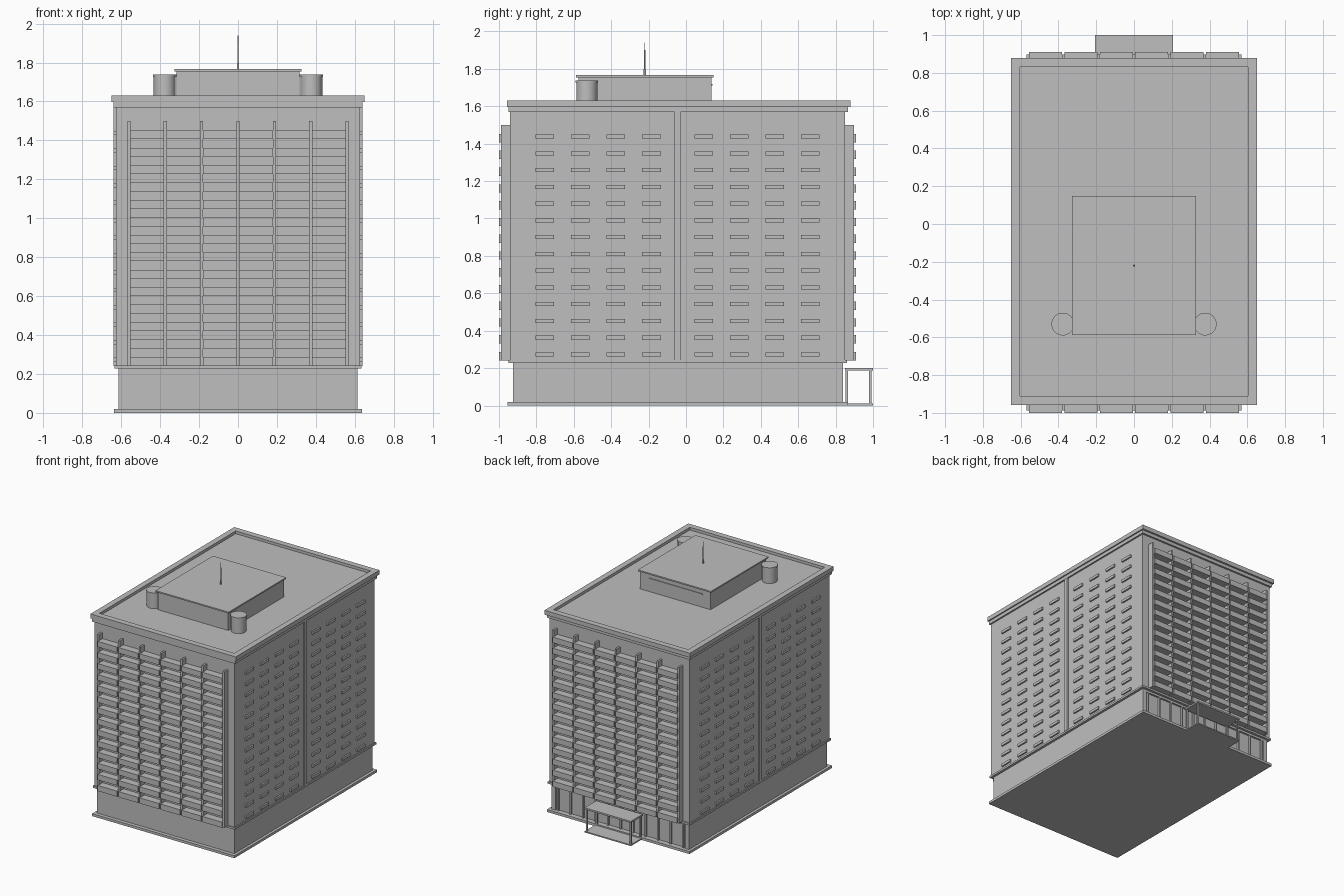
import bpy
import bmesh
from mathutils import Matrix, Vector

cube = bpy.data.objects.get("Cube")
if cube:
    bpy.data.objects.remove(cube, do_unlink=True)

concrete = bpy.data.materials.new("grey_concrete")
concrete.use_nodes = True
GREY = (0.52, 0.52, 0.52, 1)
concrete.diffuse_color = GREY
concrete.node_tree.nodes["Principled BSDF"].inputs["Base Color"].default_value = GREY


def finish(name, bm):
    mesh = bpy.data.meshes.new(name)
    bm.to_mesh(mesh)
    bm.free()
    mesh.materials.append(concrete)
    obj = bpy.data.objects.new(name, mesh)
    bpy.context.collection.objects.link(obj)
    return obj


def add_box(bm, x0, x1, y0, y1, z0, z1):
    low, high = Vector((x0, y0, z0)), Vector((x1, y1, z1))
    size = Matrix.Diagonal((*(high - low), 1))
    bmesh.ops.create_cube(bm, size=1, matrix=Matrix.Translation((low + high) / 2) @ size)


def boxes(name, items):
    bm = bmesh.new()
    for item in items:
        add_box(bm, *item)
    return finish(name, bm)


def cylinders(name, items, sides):
    bm = bmesh.new()
    for x, y, radius, z0, z1 in items:
        bmesh.ops.create_cone(bm, cap_ends=True, segments=sides, radius1=radius, radius2=radius,
                              depth=z1 - z0, matrix=Matrix.Translation((x, y, (z0 + z1) / 2)))
    obj = finish(name, bm)
    for face in obj.data.polygons:
        face.use_smooth = abs(face.normal.z) < 0.5
    return obj


FRONT, BACK = -0.94, 0.85
MID = (FRONT + BACK) / 2

# Plinth, ground floor and tower
boxes("plinth", [(-0.637, 0.637, -0.955, 0.867, 0, 0.02)])
boxes("ground_floor", [(-0.615, 0.615, -0.925, 0.825, 0.02, 0.23)])
boxes("ground_floor_ledge", [(-0.635, 0.635, -0.948, 0.86, 0.227, 0.243)])
boxes("tower", [(-0.627, 0.627, FRONT, BACK, 0.24, 1.6)])

# Glazing bars on the back of the ground floor
bars = [(x - 0.006, x + 0.006, 0.82, 0.84, 0.02, 0.23)
        for x in (-0.56 + 0.112 * i for i in range(11))]
bars += [(-0.615, 0.615, 0.82, 0.84, 0.21, 0.23)]
bars += [(s * 0.597 - 0.018, s * 0.597 + 0.018, 0.82, 0.84, 0.02, 0.23) for s in (-1, 1)]
boxes("ground_floor_window_bars", bars)

# Cornice and raised parapet around the roof
boxes("cornice", [(-0.64, 0.64, -0.95, 0.865, 1.57, 1.6)])
boxes("parapet", [
    (-0.65, 0.65, -0.957, -0.91, 1.597, 1.632),
    (-0.65, 0.65, 0.832, 0.88, 1.597, 1.632),
    (-0.65, -0.603, -0.91, 0.832, 1.597, 1.632),
    (0.603, 0.65, -0.91, 0.832, 1.597, 1.632)])
boxes("roof", [(-0.61, 0.61, -0.92, 0.84, 1.58, 1.61)])

# Vertical fins and balcony fronts on the two short facades
BAY, FLOOR, FLOORS = 0.187, 0.0896, 14
for name, wall, out in (("front", FRONT, -1), ("back", BACK, 1)):
    near, fin, edge = wall - out * 0.01, wall + out * 0.048, wall + out * 0.06
    boxes(name + "_fins", [
        (i * BAY - 0.008, i * BAY + 0.008, min(near, fin), max(near, fin), 0.24, 1.5)
        for i in range(-3, 4)])
    boxes(name + "_balconies", [
        (i * BAY + 0.006, (i + 1) * BAY - 0.006, min(near, edge), max(near, edge),
         0.242 + FLOOR * f, 0.287 + FLOOR * f)
        for i in range(-3, 3) for f in range(FLOORS)])

# Pilaster and rows of window sills on the two long facades
for name, side in (("left", 1), ("right", -1)):
    near, edge = sorted((side * 0.62, side * 0.639))
    boxes(name + "_pilaster", [(near, edge, MID - 0.016, MID + 0.016, 0.24, 1.575)])
    columns = [MID + s * (0.14 + 0.19 * i) for s in (-1, 1) for i in range(4)]
    boxes(name + "_window_sills", [
        (near, edge, y - 0.05, y + 0.05, 0.262 + FLOOR * f, 0.284 + FLOOR * f)
        for y in columns for f in range(FLOORS)])

# Entrance canopy on the back
boxes("canopy_roof", [(-0.207, 0.207, 0.85, 1.0, 0.187, 0.2)])
boxes("canopy_step", [(-0.207, 0.207, 0.84, 1.0, 0, 0.01)])
boxes("canopy_posts", [(x - 0.006, x + 0.006, y - 0.006, y + 0.006, 0.005, 0.19)
                       for x in (-0.195, 0.195) for y in (0.86, 0.985)])

# Rooftop plant room with slab, vent strip, tanks and aerial
boxes("plant_room", [(-0.315, 0.315, -0.575, 0.135, 1.6, 1.757)])
boxes("plant_room_slab", [(-0.327, 0.327, -0.587, 0.148, 1.755, 1.766)])
boxes("plant_room_vent", [(-0.24, 0.24, 0.13, 0.141, 1.71, 1.72)])
cylinders("water_tanks", [(x, -0.53, 0.056, 1.6, 1.73) for x in (-0.377, 0.377)], 32)
cylinders("water_tank_lids", [(x, -0.53, 0.06, 1.728, 1.739) for x in (-0.377, 0.377)], 32)
cylinders("aerial", [(0, -0.22, 0.006, 1.76, 1.8), (0, -0.22, 0.004, 1.79, 1.9),
                     (0, -0.22, 0.002, 1.89, 1.94)], 10)
